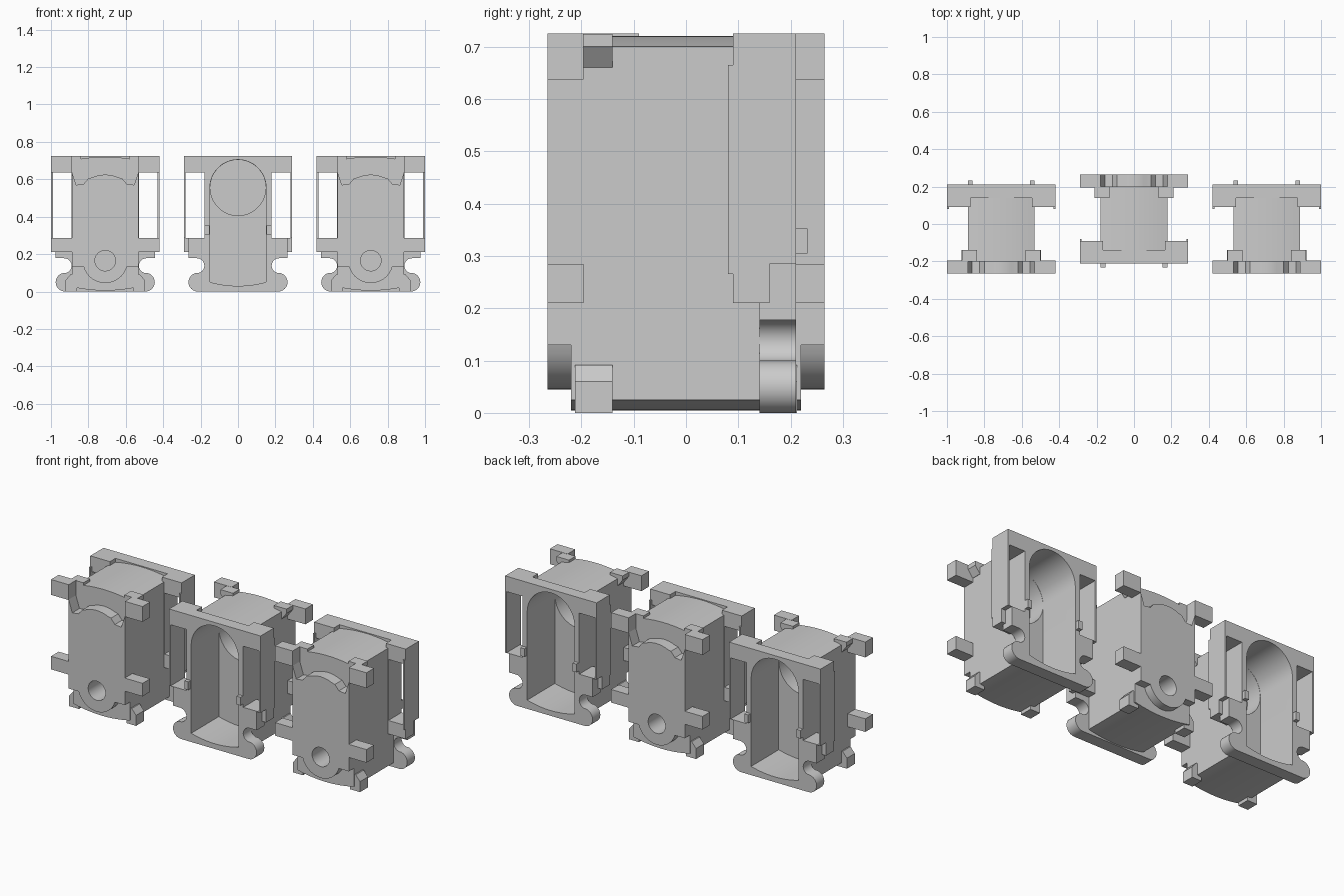
import bpy, bmesh
from math import pi, sin, cos, radians

cube = bpy.data.objects.get("Cube")
if cube:
    bpy.data.objects.remove(cube)

grey = bpy.data.materials.new("plain_grey")
grey.use_nodes = True
GREY = (0.6, 0.6, 0.6, 1)
grey.diffuse_color = GREY
grey.node_tree.nodes["Principled BSDF"].inputs["Base Color"].default_value = GREY


def arc(cx, cz, r, start, end, n=12):
    angles = [radians(start + (end - start) * i / n) for i in range(n + 1)]
    return [(cx + r * cos(a), cz + r * sin(a)) for a in angles]


def bulge(half, edge, mid, n=12):
    """Shallow curve from +half to -half in x."""
    ts = [1 - 2 * i / n for i in range(n + 1)]
    return [(half * t, mid + (edge - mid) * t * t) for t in ts]


def mirror(points):
    return [(-x, z) for x, z in reversed(points)]


def prism(name, outlines, y0, y1):
    """Extrude x-z outlines from y0 to y1."""
    bm = bmesh.new()
    for outline in outlines:
        verts = [bm.verts.new((x, y0, z)) for x, z in outline]
        face = bm.faces.new(verts)
        new = bmesh.ops.extrude_face_region(bm, geom=[face], use_keep_orig=True)["geom"]
        moved = [g for g in new if isinstance(g, bmesh.types.BMVert)]
        bmesh.ops.translate(bm, verts=moved, vec=(0, y1 - y0, 0))
    bmesh.ops.recalc_face_normals(bm, faces=bm.faces)
    mesh = bpy.data.meshes.new(name)
    bm.to_mesh(mesh)
    bm.free()
    mesh.materials.append(grey)
    obj = bpy.data.objects.new(name, mesh)
    bpy.context.collection.objects.link(obj)
    return obj


def rect(x0, x1, z0, z1):
    return [(x0, z0), (x1, z0), (x1, z1), (x0, z1)]


def both(outline):
    return [outline, mirror(outline)]


def cut(obj, cutters):
    for cutter in cutters:
        mod = obj.modifiers.new("cut", "BOOLEAN")
        mod.operation = "DIFFERENCE"
        mod.solver = "EXACT"
        mod.object = cutter
    graph = bpy.context.evaluated_depsgraph_get()
    mesh = bpy.data.meshes.new_from_object(obj.evaluated_get(graph))
    obj.modifiers.clear()
    obj.data = mesh


# Cutters: arched chamber, deeper round bore, face hole, side windows, corner notches
chamber = prism("chamber_cutter", [arc(0, .555, .15, 0, 180, 24)
                + bulge(.15, .05, .03)[::-1]], -.04, .3)
bore = prism("bore_cutter", [arc(0, .555, .149, 0, 350, 35)], -.14, .1)
hole = prism("hole_cutter", [arc(0, .165, .055, 0, 345, 23)], -.3, -.12)
windows = prism("window_cutter", both(rect(.18, .28, .287, .637)), 0, .3)
notches = prism("notch_cutter", both(rect(.265, .3, .2, .285)), .16, .3)
cutters = [chamber, bore, hole, windows, notches]

# Main block with gently curved top and bottom
body = prism("body", [bulge(.178, .7, .72) + bulge(.178, .025, .005)[::-1]], -.2, .205)
cut(body, [chamber, bore, hole])

# Raised closed face, scalloped on top and rounded below around the hole
top = [(.178, .64), (.155, .57), (.115, .575), (.09, .605)] + bulge(.07, .61, .625, 8)
top += mirror(top[:4])
boss = arc(0, .165, .12, 197, 343, 16)
face = prism("face_plate", [top + [(-.178, .13)] + boss + [(.178, .13)]], -.265, -.199)
toe = prism("toe_plate", [[(.178, .2), (-.178, .2)]
            + bulge(.178, .025, .005)[::-1]], -.22, -.198)
cut(face, [hole])
cut(toe, [hole])

# Clip arms, their shoulders and the small chamfered feet
arms = prism("clip_arms", both(rect(.178, .29, .637, .725))
             + both(rect(.17, .29, .21, .285)), -.265, -.196)
shoulders = prism("shoulders", both([(.15, .66), (.18, .66), (.21, .7),
                  (.21, .724), (.13, .724), (.13, .68)]), -.2, -.14)
feet = prism("chamfered_feet", both([(.15, 0), (.212, 0), (.212, .06),
             (.185, .092), (.15, .092)]), -.212, -.14)

# Open end frame with side windows
frame = prism("frame", [rect(-.29, .29, .21, .725)], .14, .21)
cut(frame, [chamber, windows, notches])
wings = prism("frame_wings", both(rect(.165, .29, .21, .725)), .09, .14)
cut(wings, [windows])
strips = prism("wing_strips", both(rect(.28, .29, .265, .665)), .08, .09)

# Flared base of the frame: waist and rounded lobes
side = [(.265, .21), (.265, .178)] + arc(.22, .138, .04, 90, 270) + arc(.215, .05, .05, 90, -90)
base = prism("flared_base", [side + mirror(side)], .14, .21)
cut(base, [chamber])

# Locating pegs
pegs = prism("pegs", both(rect(.153, .178, .305, .352)), .2, .232)

for c in cutters:
    bpy.data.objects.remove(c)

parts = [body, face, toe, arms, shoulders, feet, frame, wings, strips, base, pegs]
bpy.ops.object.select_all(action="DESELECT")
for part in parts:
    part.select_set(True)
bpy.context.view_layer.objects.active = body
bpy.ops.object.shade_smooth_by_angle(angle=radians(30))

# Three units in a row, the middle one turned around
for part in parts:
    name = part.name
    for label, x in (("left", .71), ("right", -.71)):
        twin = part.copy()
        twin.name = label + "_" + name
        twin.location.x = x
        bpy.context.collection.objects.link(twin)
    part.name = "middle_" + name
    part.rotation_euler.z = pi
